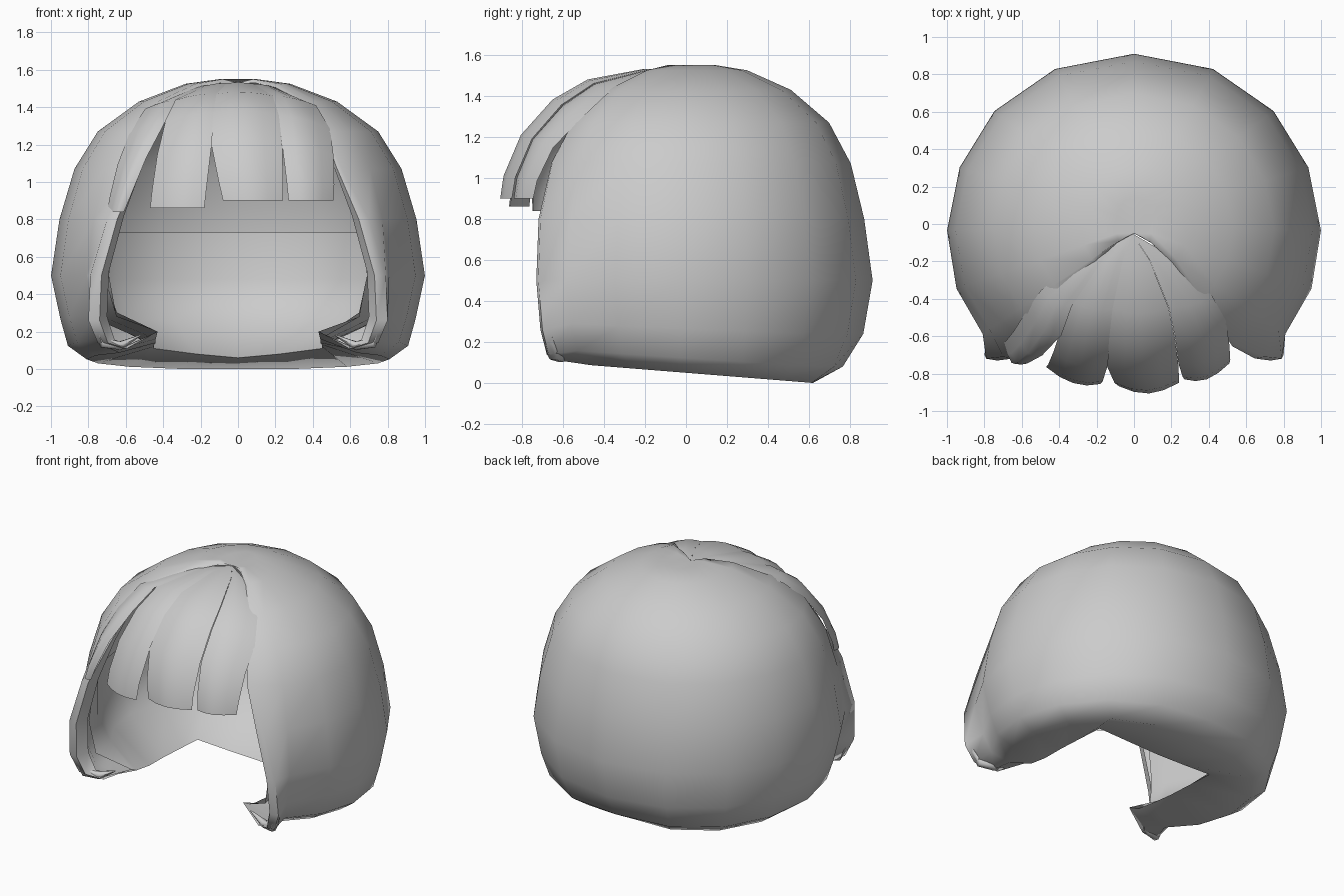
import bpy, math

if "Cube" in bpy.data.objects:
    bpy.data.objects.remove(bpy.data.objects["Cube"])

hair = bpy.data.materials.new("hair_grey")
hair.diffuse_color = (0.6, 0.6, 0.6, 1)
hair.use_nodes = True
hair.node_tree.nodes["Principled BSDF"].inputs["Base Color"].default_value = hair.diffuse_color


def grid(name, cols, flip=False):
    """Surface through a list of equally long point columns."""
    n = len(cols[0])
    verts = [p for c in cols for p in c]
    faces = []
    for i in range(len(cols) - 1):
        for j in range(n - 1):
            a, b = i * n + j, (i + 1) * n + j
            f = (a, a + 1, b + 1, b)
            faces.append(f[::-1] if flip else f)
    me = bpy.data.meshes.new(name)
    me.from_pydata(verts, [], faces)
    me.materials.append(hair)
    ob = bpy.data.objects.new(name, me)
    bpy.context.collection.objects.link(ob)
    bpy.ops.object.select_all(action='DESELECT')
    ob.select_set(True)
    bpy.context.view_layer.objects.active = ob
    bpy.ops.object.mode_set(mode='EDIT')
    bpy.ops.mesh.select_all(action='SELECT')
    bpy.ops.mesh.remove_doubles(threshold=0.0005)
    bpy.ops.object.mode_set(mode='OBJECT')
    bpy.ops.object.shade_smooth_by_angle(angle=math.radians(65))
    return ob


def mirrored(cols):
    """Columns from back to right front, extended to the left side."""
    left = [[(-x, y, z) for x, y, z in c] for c in cols[:0:-1]]
    return left + cols


# Angle from the back and plan radius of each shell column
PLAN = [(0, .91), (27, .93), (51, .96), (72, .98), (92, 1.0), (110, 1.01), (126, 1.0)]
# Radius fraction and height, crown to hem
PROFILE = [(0, 1.53), (.10, 1.55), (.28, 1.525), (.53, 1.43), (.75, 1.27), (.875, 1.07),
           (.955, .8), (1, .5), (.95, .24), (.84, .08), (.68, 0)]
# Edge of the neck opening below each shell column
RIM = [(0, .25, .06), (.22, .23, .08), (.45, .20, .11), (.45, .02, .12),
       (.45, -.18, .13), (.44, -.34, .14), (.44, -.48, .16)]
TIP = (.43, -.56, .20)


def shell_point(phi, radius, f, z):
    a = math.radians(phi)
    if z < .1:  # the hem stays wider at the sides than at the back
        f += math.sin(a) * (.13 if z < .05 else .07)
    x = math.sin(a) * radius * f
    y = math.cos(a) * radius * f
    if z > .8:
        y += .06 * (1 - f) * math.cos(a) if f else -.05
    z += max(0, 1 - z / .5) * max(0, .05 - .08 * y)
    return (x, y, z)


# Outer shell, hem folded under, and a rolled lip along the face opening
cols = [[shell_point(p, r, f, z) for f, z in PROFILE] + [rim]
        for (p, r), rim in zip(PLAN, RIM)]
edge = [(0, -.05, 1.53), (.09, -.10, 1.53), (.20, -.20, 1.505), (.36, -.39, 1.425),
        (.47, -.55, 1.27), (.55, -.65, 1.08), (.70, -.71, .8), (.79, -.72, .5),
        (.80, -.70, .26), (.75, -.67, .14), (.63, -.62, .11), TIP]
roll = [0, 0, 0, .1, .2, .4, .9, 1, 1, .9, .6, 0]
cols.append(edge)
cols.append([(x - .06 * k, y - .01 * k, z) for (x, y, z), k in zip(edge, roll)])
cols.append([(x - .10 * k, y + .06 * k, z + .02 * k) for (x, y, z), k in zip(edge, roll)])
grid("hair_shell", mirrored(cols))

# Inner band rising from the neck opening
BAND = [(.80, .26), (.88, .48), (.88, .73)]
inner = [[rim] + [shell_point(p, r, f, z) for f, z in BAND]
         for (p, r), rim in zip(PLAN, RIM)]
inner.append([TIP, (.65, -.63, .28), (.69, -.65, .5), (.66, -.64, .74)])
grid("inner_band", mirrored(inner))

# Hooked tips at the lower ends of the lip
for side in (-1, 1):
    path = [(.77, -.67, .22, .02), (.73, -.65, .14, .028),
            (.63, -.61, .125, .026), (.52, -.60, .18, .004)]
    tip = [[(side * (x + .3 * r * math.cos(a)), y + r * math.cos(a), z + r * math.sin(a))
            for a in [k * math.pi / 3 for k in range(7)]] for x, y, z, r in path]
    grid("lip_tip", tip, flip=side < 0)

# Fringe rows: forward fraction, sideways fraction, height, split amount
ROWS = [(0, 0, 1.53, 0), (.18, .36, 1.53, 0), (.5, .75, 1.475, 0), (.7, .88, 1.375, 0),
        (.88, .95, 1.2, .45), (.98, .99, 1.0, .8), (1, 1, .89, 1)]


def strand(name, wide, hem, late, push, drop):
    """One lock; late edges part from their neighbour lower down."""
    cols = []
    for i in range(5):
        v = i / 4
        col = []
        for s, xs, z, k in ROWS:
            ends = []
            for w, h, l in zip(wide, hem, late):
                kk = max(0, (k - .45) / .55) if l else k
                ends.append(w + (h - w) * kk)
            x = ends[0] + (ends[1] - ends[0]) * v
            bulge = .03 * (1 - (2 * v - 1) ** 2) * s
            y = -.05 - s * (.82 - .5 * x * x) - bulge - push * s * min(1, 2 * v)
            sag = .4 * x * x * s * (1 - k)
            col.append((x * xs - .01, y, z - sag + bulge * .4 * (1 - k) - drop * k))
        cols.append(col)
    grid(name, cols)


strand("fringe_far_left", (-.65, -.43), (-.69, -.60), (0, 0), .05, .05)
strand("fringe_left", (-.43, -.14), (-.46, -.17), (0, 1), 0, .03)
strand("fringe_middle", (-.14, .26), (-.07, .25), (1, 1), .01, -.01)
strand("fringe_right", (.26, .57), (.28, .52), (1, 0), .01, -.01)
